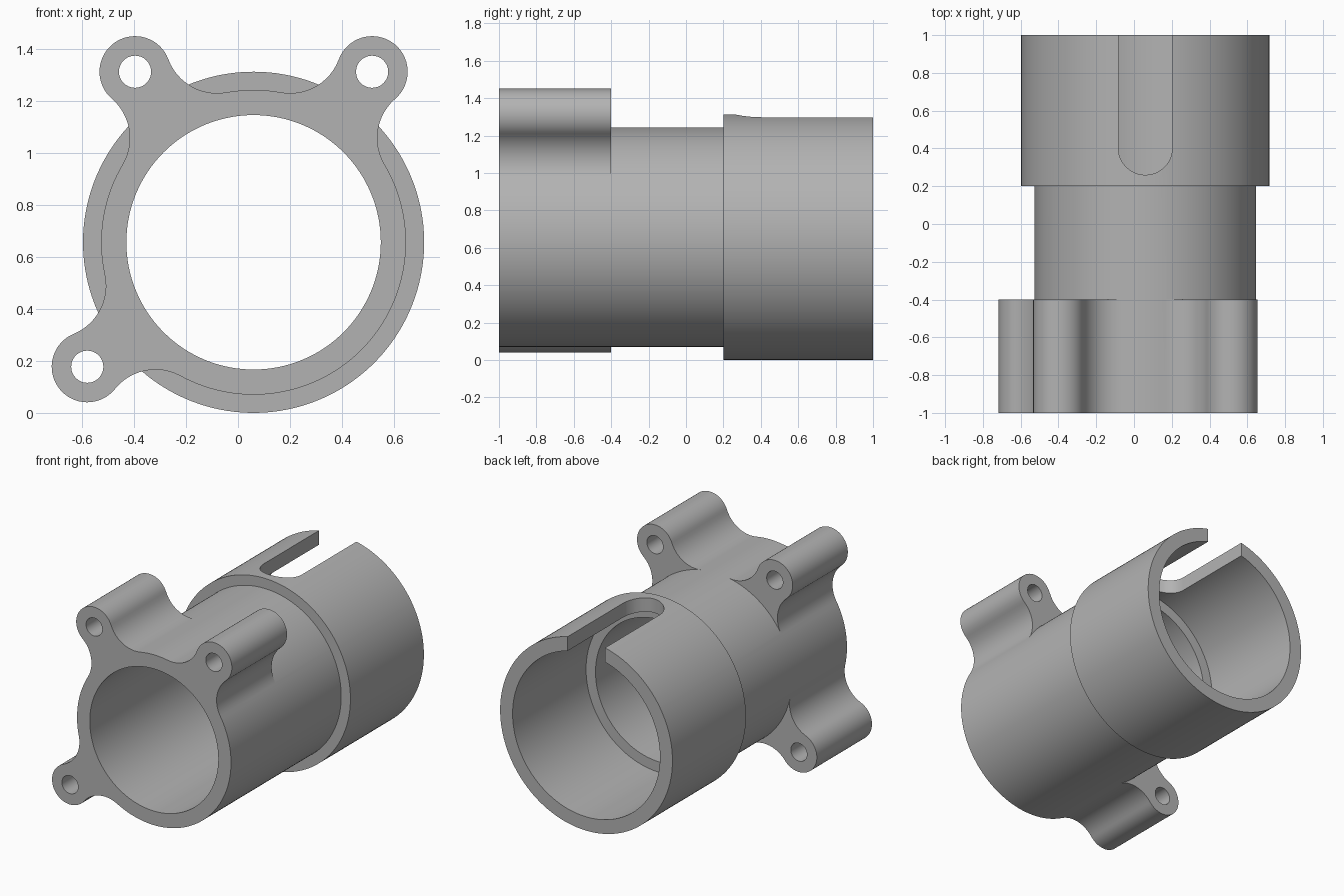
import bpy, bmesh
from math import radians, degrees, pi, tau, cos, acos
from mathutils import Vector

if "Cube" in bpy.data.objects:
    bpy.data.objects.remove(bpy.data.objects["Cube"])

AX, AZ = 0.06, 0.657                      # tube axis
BARREL, SOCKET = 0.587, 0.657             # outer radii
BORE, COUNTERBORE = 0.49, 0.562           # inner radii
LUG_DIST, LUG_R, HOLE_R, FILLET = 0.80, 0.137, 0.062, 0.20
LUG_ANGLES = [radians(a) for a in (55.2, 124.8, 216.8)]
FRONT, FLANGE_END, STEP, BACK = -1, -0.4, 0.2, 1

steel = bpy.data.materials.new("plain grey")
steel.use_nodes = True
grey = (0.45, 0.45, 0.45, 1)
steel.diffuse_color = grey
steel.node_tree.nodes["Principled BSDF"].inputs["Base Color"].default_value = grey


def polar(r, a):
    return Vector((r * cos(a), r * cos(a - pi / 2)))


def angle(v):
    return Vector((1, 0)).angle_signed(v) * -1


def arc(centre, r, start, end, n, ccw):
    sweep = (end - start) % tau if ccw else -((start - end) % tau)
    return [centre + polar(r, start + sweep * i / n) for i in range(n + 1)]


def make_object(name, bm):
    bmesh.ops.recalc_face_normals(bm, faces=bm.faces)
    mesh = bpy.data.meshes.new(name)
    bm.to_mesh(mesh)
    bm.free()
    mesh.materials.append(steel)
    obj = bpy.data.objects.new(name, mesh)
    bpy.context.collection.objects.link(obj)
    return obj


def prism(name, points, direction):
    """Closed prism from a loop of 3D points."""
    bm = bmesh.new()
    face = bm.faces.new([bm.verts.new(p) for p in points])
    top = bmesh.ops.extrude_face_region(bm, geom=[face])["geom"]
    bmesh.ops.translate(bm, vec=direction,
                        verts=[v for v in top if isinstance(v, bmesh.types.BMVert)])
    return make_object(name, bm)


def rod(name, centre, r, y0, y1, n):
    pts = [centre + polar(r, tau * i / n) for i in range(n)]
    return prism(name, [(AX + p.x, y0, AZ + p.y) for p in pts], (0, y1 - y0, 0))


# Flange outline: barrel arcs joined to each lug by tangent fillets.
# Every outline point also gets an angle on the plain barrel.
reach = BARREL + FILLET
spread = acos((reach**2 + LUG_DIST**2 - (LUG_R + FILLET)**2) / (2 * reach * LUG_DIST))
outline, barrel_angles, lug_ranges = [], [], []
for i, a in enumerate(LUG_ANGLES):
    boss = polar(LUG_DIST, a)
    c0, c1 = polar(reach, a - spread), polar(reach, a + spread)
    pts = arc(c0, FILLET, a - spread + pi, angle(boss - c0), 12, False)
    pts += arc(boss, LUG_R, angle(c0 - boss), angle(c1 - boss), 32, True)[1:-1]
    pts += arc(c1, FILLET, angle(boss - c1), a + spread + pi, 12, False)
    lug_ranges.append((len(outline), len(outline) + len(pts) - 1))
    outline += pts
    barrel_angles += [a - spread + 2 * spread * k / (len(pts) - 1) for k in range(len(pts))]
    start = a + spread
    gap = (LUG_ANGLES[(i + 1) % 3] - spread - start) % tau
    n = max(4, round(degrees(gap) / 2.5))
    for k in range(1, n):
        barrel_angles.append(start + gap * k / n)
        outline.append(polar(BARREL, barrel_angles[-1]))

# Outer shell: flange, barrel and socket in one closed skin
bm = bmesh.new()
count = len(outline)


def ring(points, y):
    return [bm.verts.new((AX + p.x, y, AZ + p.y)) for p in points]


def bridge(r0, r1):
    for i in range(count):
        j = (i + 1) % count
        bm.faces.new((r0[i], r0[j], r1[j], r1[i]))


def circle(r):
    return [polar(r, a) for a in barrel_angles]


flange_front, flange_back = ring(outline, FRONT), ring(outline, FLANGE_END)
barrel_front = list(flange_back)
for s, e in lug_ranges:
    barrel_front[s + 1:e] = ring(circle(BARREL)[s + 1:e], FLANGE_END)
    bm.faces.new(flange_back[s:e + 1] + barrel_front[s + 1:e][::-1])
barrel_back = ring(circle(BARREL), STEP)
socket_front, socket_back = ring(circle(SOCKET), STEP), ring(circle(SOCKET), BACK)
bm.faces.new(flange_front)
bridge(flange_front, flange_back)
bridge(barrel_front, barrel_back)
bridge(barrel_back, socket_front)
bridge(socket_front, socket_back)
bm.faces.new(socket_back)
body = make_object("flanged_sleeve", bm)

# Cutters: bore, counterbore, bolt holes and the round-ended slot
axis = Vector((0, 0))
cutters = [rod("bore_cutter", axis, BORE, FRONT - 0.1, BACK + 0.1, 128),
           rod("counterbore_cutter", axis, COUNTERBORE, STEP, BACK + 0.1, 128)]
cutters += [rod("bolt_hole_cutter", polar(LUG_DIST, a), HOLE_R, FRONT - 0.1, FLANGE_END + 0.1, 32)
            for a in LUG_ANGLES]
half = 0.143
slot = arc(Vector((AX, 0.26 + half)), half, pi, tau, 24, True)
slot += [Vector((AX + half, BACK + 0.1)), Vector((AX - half, BACK + 0.1))]
cutters.append(prism("slot_cutter", [(p.x, p.y, AZ + 0.25) for p in slot], (0, 0, 0.6)))

for cutter in cutters:
    cutter.hide_render = True
    mod = body.modifiers.new(cutter.name, 'BOOLEAN')
    mod.operation, mod.solver, mod.object = 'DIFFERENCE', 'EXACT', cutter

# Bake the cuts, then drop the cutters
bpy.context.view_layer.update()
baked = bpy.data.meshes.new_from_object(body.evaluated_get(bpy.context.evaluated_depsgraph_get()))
body.modifiers.clear()
body.data = baked
for cutter in cutters:
    bpy.data.objects.remove(cutter)

bpy.ops.object.select_all(action='DESELECT')
body.select_set(True)
bpy.context.view_layer.objects.active = body
bpy.ops.object.shade_smooth_by_angle(angle=radians(30))
